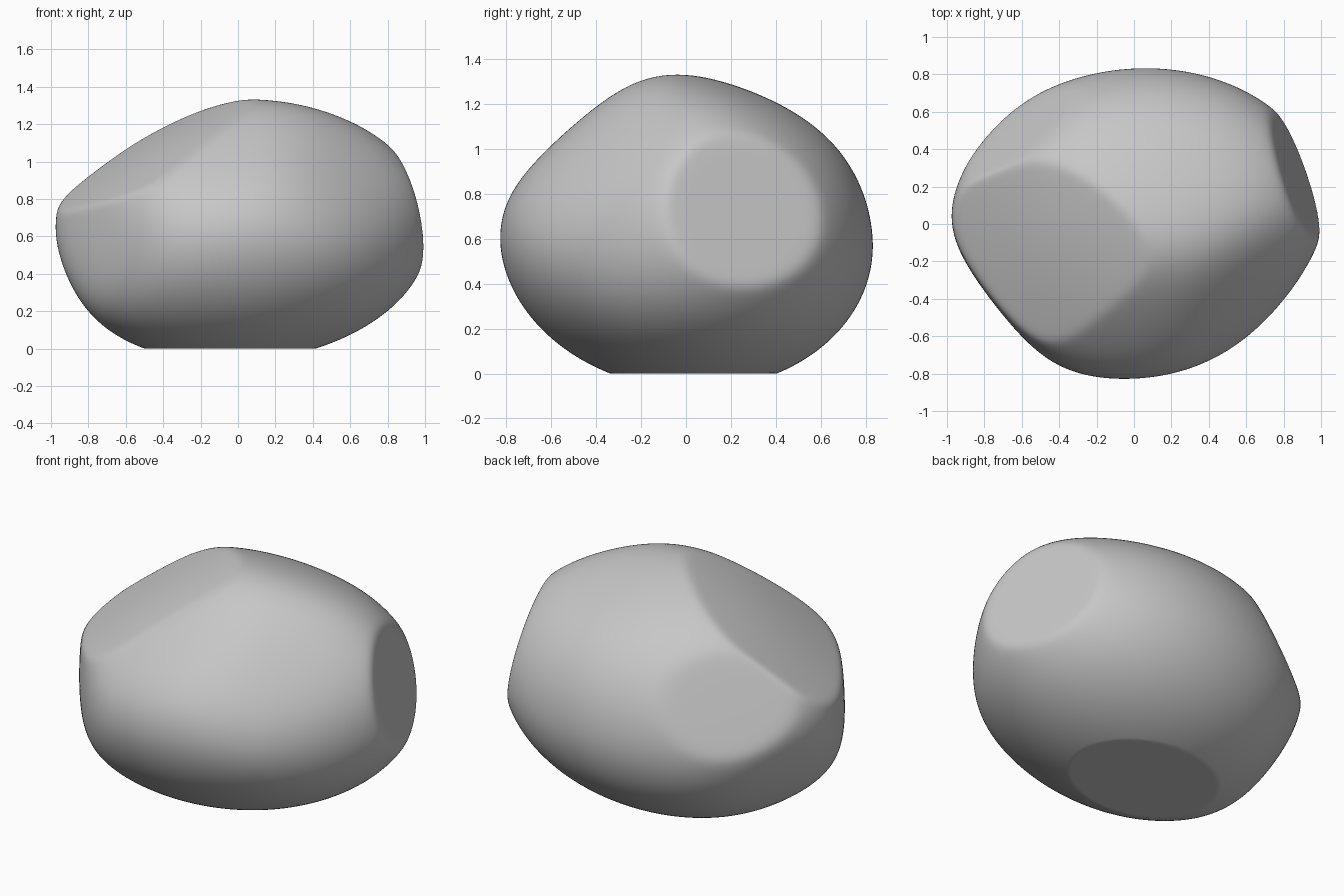
import bpy
import bmesh
from math import radians
from mathutils import Vector

cube = bpy.data.objects.get("Cube")
if cube:
    bpy.data.objects.remove(cube, do_unlink=True)

CORE = 0.6  # height of the stone's core above the ground

# Worn planes that gently flatten the stone: normal, distance from its core
SOFT = [((-0.1, -0.65, 0.75), 0.73), ((0.5, -0.6, 0.6), 0.79),
        ((-0.79, -0.6, 0.03), 0.87), ((0.82, -0.57, 0), 0.97),
        ((0.1, 0.35, 0.93), 0.78), ((-0.82, 0.28, -0.48), 0.92)]
# Chipped facets with a clear rim: normal, distance, flatness (1 is flat)
HARD = [((-0.54, -0.28, 1), 0.645, 0.78), ((1, 0.34, 0.22), 0.905, 1),
        ((-0.58, 0.7, 0.42), 0.785, 0.95)]


def blend(inverse_radii, power):
    """Rounded intersection of shapes given as inverse radii."""
    return sum(q ** power for q in inverse_radii) ** (1 / power)


def cut(direction, normal, distance, flatness=1):
    facing = max(Vector(normal).normalized().dot(direction), 0)
    return facing ** flatness / distance


def radius(d):
    # Leaning ellipsoid body, a little taller above the core than below
    height = 0.755 if d.z > 0 else 0.67
    body = Vector(((d.x - 0.08 * d.z) / 1.035,
                   (d.y + 0.06 * d.z - 0.05 * d.x) / 0.83,
                   d.z / height)).length
    worn = blend([body] + [cut(d, *plane) for plane in SOFT], 11)
    r = 1 / blend([worn] + [cut(d, *facet) for facet in HARD], 80)
    # Flat base
    return min(r, -CORE / d.z) if d.z < 0 else r


# Stone body shaped outward from a sphere
bm = bmesh.new()
bmesh.ops.create_icosphere(bm, subdivisions=7, radius=1)
for v in bm.verts:
    direction = v.co.normalized()
    v.co = direction * radius(direction) + Vector((0, 0, CORE))

mesh = bpy.data.meshes.new("stone")
bm.to_mesh(mesh)
bm.free()
stone = bpy.data.objects.new("stone", mesh)
bpy.context.collection.objects.link(stone)

# Plain grey stone colour
grey = bpy.data.materials.new("stone_grey")
grey.use_nodes = True
colour = (0.57, 0.57, 0.57, 1)
grey.diffuse_color = colour
grey.node_tree.nodes["Principled BSDF"].inputs["Base Color"].default_value = colour
mesh.materials.append(grey)

bpy.context.view_layer.objects.active = stone
stone.select_set(True)
bpy.ops.object.shade_smooth_by_angle(angle=radians(25))
